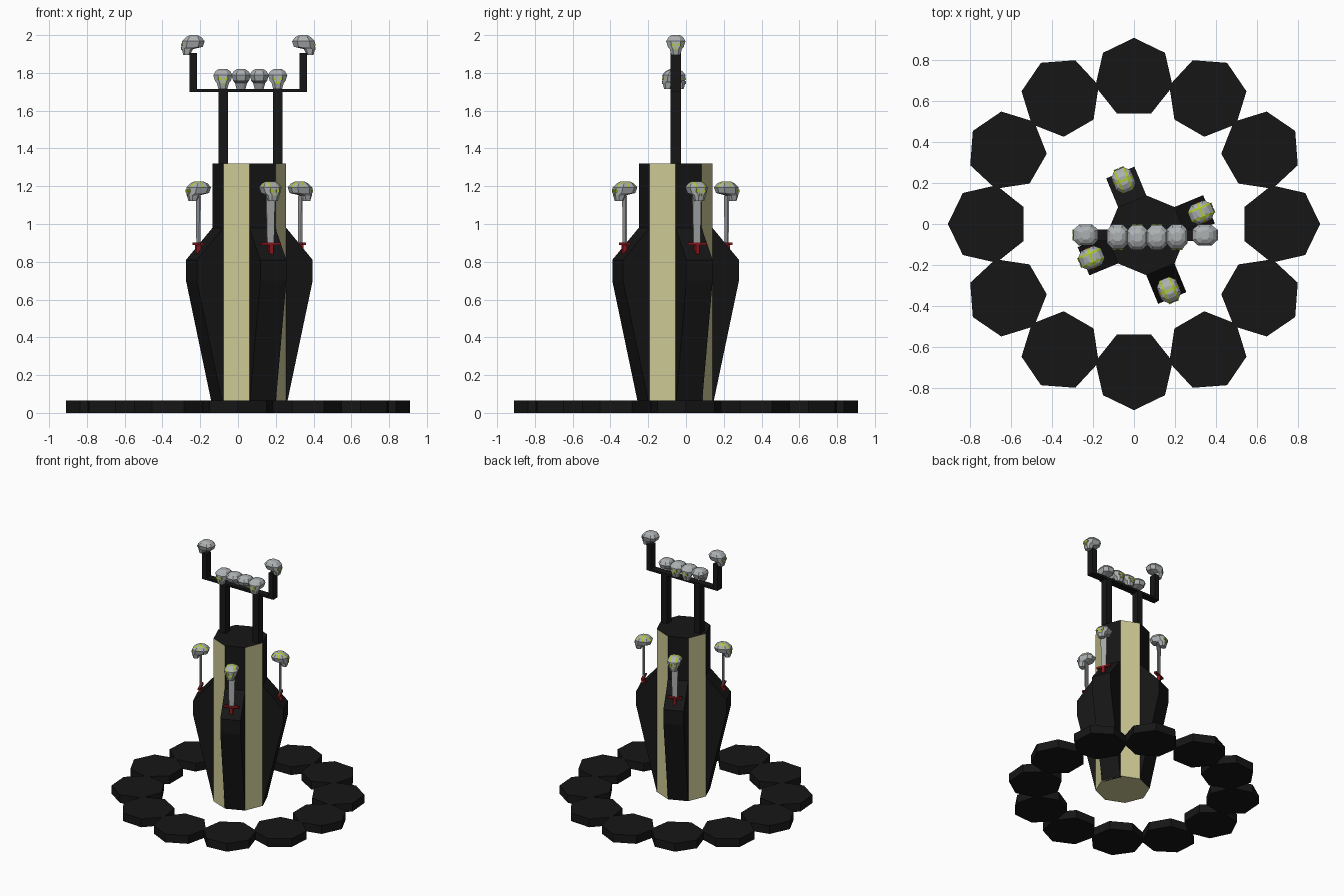
import bpy, bmesh, math
from mathutils import Matrix, Vector

if "Cube" in bpy.data.objects:
    bpy.data.objects.remove(bpy.data.objects["Cube"])


def mat(name, r, g, b):
    m = bpy.data.materials.new(name)
    m.diffuse_color = (r, g, b, 1)
    m.use_nodes = True
    m.node_tree.nodes["Principled BSDF"].inputs["Base Color"].default_value = m.diffuse_color
    return m


BLACK = mat("black", .008, .008, .008)
CREAM = mat("cream", .62, .59, .30)
BONE = mat("bone", .42, .44, .45)
GREEN = mat("green", .42, .60, .02)
STEEL = mat("steel", .40, .41, .42)
RED = mat("red", .28, .01, .015)

CX, CY = .06, -.055          # tower axis
R = .195                     # tower octagon radius
AP = R * math.cos(math.pi / 8)
HW = R * math.sin(math.pi / 8)


def mesh_from(bm, name, mats):
    bmesh.ops.recalc_face_normals(bm, faces=bm.faces)
    me = bpy.data.meshes.new(name)
    bm.to_mesh(me)
    bm.free()
    for m in mats:
        me.materials.append(m)
    return me


def place(me, name, matrix=Matrix()):
    ob = bpy.data.objects.new(name, me)
    ob.matrix_world = matrix
    bpy.context.collection.objects.link(ob)
    return ob


def loft(bm, rings):
    """Skin closed rings of points, capping both ends."""
    vs = [[bm.verts.new(p) for p in r] for r in rings]
    n = len(vs[0])
    for a, b in zip(vs, vs[1:]):
        for i in range(n):
            j = (i + 1) % n
            bm.faces.new((a[i], a[j], b[j], b[i]))
    bm.faces.new(vs[0][::-1])
    bm.faces.new(vs[-1])


def ngon(n, r, z):
    return [(r * math.cos(2 * math.pi * i / n), r * math.sin(2 * math.pi * i / n), z) for i in range(n)]


def add_box(bm, lo, hi, mi=0):
    c = [(a + b) / 2 for a, b in zip(lo, hi)]
    s = [b - a for a, b in zip(lo, hi)]
    res = bmesh.ops.create_cube(bm, size=1, matrix=Matrix.Translation(c) @ Matrix.Diagonal((*s, 1)))
    for f in {f for v in res["verts"] for f in v.link_faces}:
        f.material_index = mi


def spin(x, y, z, deg):
    return Matrix.Translation((x, y, z)) @ Matrix.Rotation(math.radians(deg), 4, 'Z')


# Ring of twelve seven-sided slabs, a corner pointing outwards
bm = bmesh.new()
loft(bm, [ngon(7, .194, 0), ngon(7, .194, .065)])
slab = mesh_from(bm, "base_slab", [BLACK])
for i in range(12):
    a = i * 30
    place(slab, f"base_slab_{i}", Matrix.Rotation(math.radians(a), 4, 'Z') @ Matrix.Translation((.716, 0, 0)))

# Octagonal tower with alternating black and cream sides
bm = bmesh.new()
loft(bm, [ngon(8, R, .03), ngon(8, R, 1.32)])
bm.faces.ensure_lookup_table()
for i, f in enumerate(bm.faces):
    f.material_index = 1 if i in (1, 3, 5, 7, 8) else 0
place(mesh_from(bm, "tower", [BLACK, CREAM]), "tower", spin(CX, CY, 0, 0))

# Four buttresses swelling out of the black sides
profile = [(AP - .02, .03), (AP, .03), (.332, .70), (.332, .81), (AP, .98), (AP - .02, .98)]
bm = bmesh.new()
loft(bm, [[(d, s * HW, z) for d, z in profile] for s in (-1, 1)])
buttress = mesh_from(bm, "buttress", [BLACK])


# Low-poly skull: stacked rings, face towards +x, resting on z = 0
def make_skull(name, striped):
    bm = bmesh.new()
    levels = [  # z, back, front, half width
        (0, .015, .052, .024), (.03, 0, .06, .032), (.042, -.052, .06, .042),
        (.072, -.062, .058, .051), (.093, -.045, .038, .039), (.104, -.022, .018, .022)]
    rings = []
    for z, b, f, w in levels:
        c, h = (b + f) / 2, (f - b) / 2
        rings.append([(c + h * p, w * q, z) for p, q in
                      ((1, .5), (.55, 1), (-.55, 1), (-1, .5), (-1, -.5), (-.55, -1), (.55, -1), (1, -.5))])
    loft(bm, rings)
    if striped:   # cut bands in the crown and paint them
        cuts = [((0, y, 0), (0, 1, 0)) for y in (-.029, -.019, .019, .029)]
        cuts += [((x, 0, 0), (1, 0, 0)) for x in (-.006, .004)]
        for co, no in cuts:
            bmesh.ops.bisect_plane(bm, geom=bm.verts[:] + bm.edges[:] + bm.faces[:],
                                   plane_co=co, plane_no=no)
        for f in bm.faces:
            c = f.calc_center_median()
            if c.z > .07 and (.019 < abs(c.y) < .029 or -.006 < c.x < .004):
                f.material_index = 1
    for s in (-1, 1):   # eyes and cheek marks
        y0, y1 = sorted((s * .008, s * .026))
        add_box(bm, (.05, y0, .046), (.063, y1, .060), 1)
        y0, y1 = sorted((s * .003, s * .008))
        add_box(bm, (.05, y0, .026), (.063, y1, .040), 1)
    return mesh_from(bm, name, [BONE, GREEN])


skull = make_skull("skull", False)
marked_skull = make_skull("marked_skull", True)

# Upright blade with its hilt, standing on a buttress
bm = bmesh.new()
loft(bm, [[(x * .004, y * w, z) for x, y in ((1, 1), (-1, 1), (-1, -1), (1, -1))]
          for w, z in ((.019, .89), (.025, 1.15))])
blade = mesh_from(bm, "blade", [STEEL])
bm = bmesh.new()
add_box(bm, (-.010, -.055, .892), (.010, .055, .905))
add_box(bm, (-.010, -.011, .845), (.014, .011, .892))
hilt = mesh_from(bm, "hilt", [RED])

for i in range(4):
    a = 22.5 + 90 * i
    place(buttress, f"buttress_{i}", spin(CX, CY, 0, a))
    on_side = spin(CX, CY, 0, a) @ Matrix.Translation((.292, 0, 0))
    place(blade, f"blade_{i}", on_side)
    place(hilt, f"hilt_{i}", on_side @ Matrix.Translation((0, 0, -.003)))
    place(marked_skull, f"blade_skull_{i}", on_side @ Matrix.Translation((0, 0, 1.122)))


# Frame on top: two posts, a crossbar and two end posts
def box(name, lo, hi):
    bm = bmesh.new()
    add_box(bm, lo, hi)
    place(mesh_from(bm, name, [BLACK]), name)


Y0, Y1 = -.082, -.026
for side, px, ex in (("left", -.078, -.237), ("right", .211, .346)):
    box(f"{side}_post", (px - .025, Y0, 1.31), (px + .025, Y1, 1.702))
    box(f"{side}_end_post", (ex - .020, Y0, 1.70), (ex + .020, Y1, 1.905))
box("crossbar", (-.257, Y0, 1.70), (.366, Y1, 1.716))

# Skulls along the bar and on the end posts
for i, (x, a) in enumerate(((-.080, -90), (.016, 90), (.112, 90), (.210, -90))):
    place(skull, f"bar_skull_{i}", spin(x, -.064, 1.716, a))
place(skull, "left_end_skull", spin(-.238, -.054, 1.896, 180))
place(skull, "right_end_skull", spin(.348, -.054, 1.896, 0))
